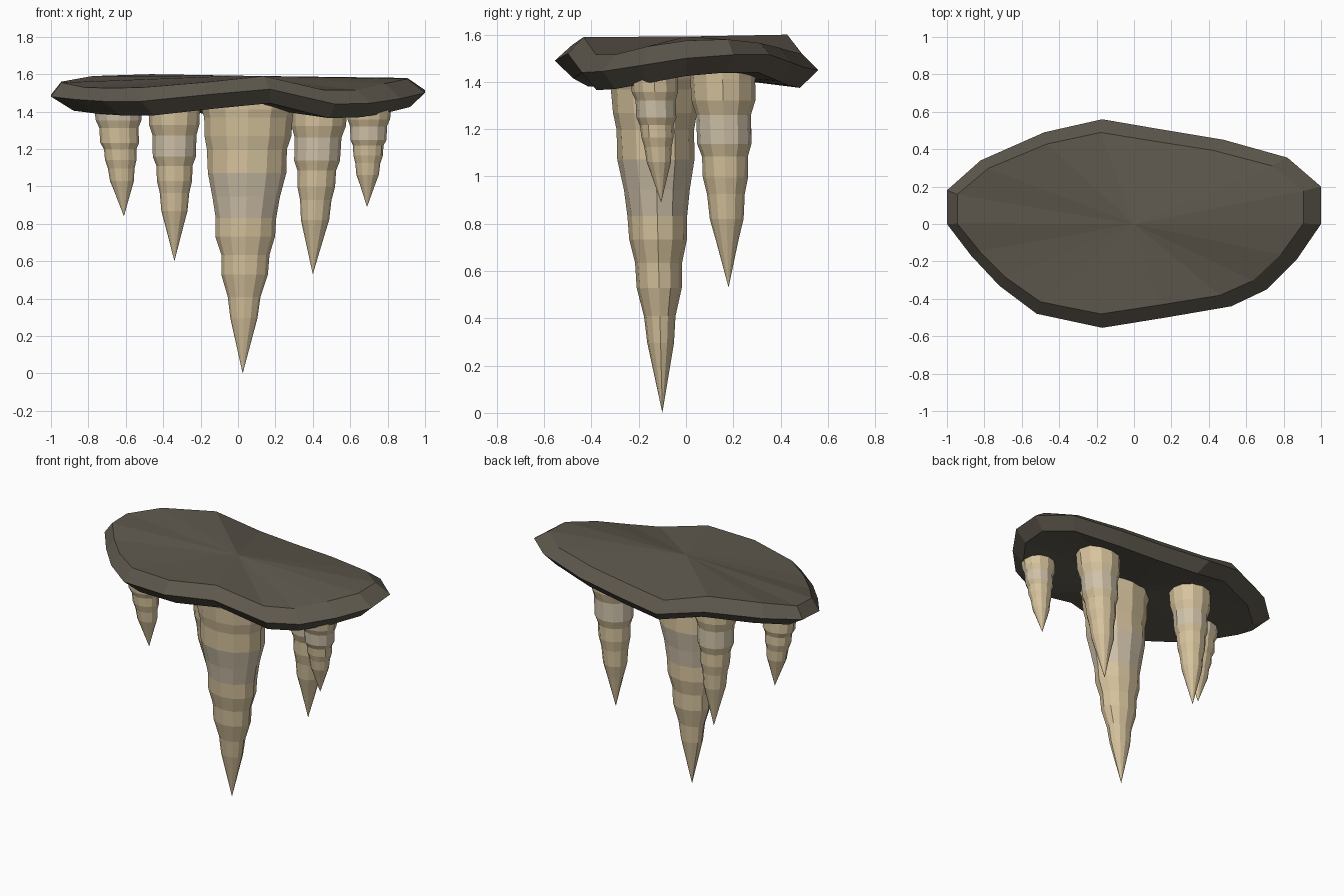
import bpy, bmesh, math, random

if "Cube" in bpy.data.objects:
    bpy.data.objects.remove(bpy.data.objects["Cube"])

random.seed(4)


def material(name, rgb):
    m = bpy.data.materials.new(name)
    m.diffuse_color = (*rgb, 1)
    m.use_nodes = True
    m.node_tree.nodes["Principled BSDF"].inputs["Base Color"].default_value = m.diffuse_color
    return m


ROCK = material("dark_rock", (0.11, 0.096, 0.073))
STONE = material("tan_stone", (0.68, 0.55, 0.34))
BAND = material("grey_stone", (0.63, 0.54, 0.40))


def loft(name, rings, mats, top, bottom, band=()):
    """Skin a stack of rings (top to bottom), each end fanned to a point."""
    bm = bmesh.new()
    loops = [[bm.verts.new(p) for p in ring] for ring in rings]
    n = len(rings[0])
    for k, (a, b) in enumerate(zip(loops, loops[1:])):
        for i in range(n):
            j = (i + 1) % n
            f = bm.faces.new((a[i], b[i], b[j], a[j]))
            f.material_index = 1 if k in band else 0
    for loop, point in ((loops[0], top), (loops[-1], bottom)):
        t = bm.verts.new(point)
        for i in range(n):
            bm.faces.new((loop[i], t, loop[(i + 1) % n]))
    bmesh.ops.recalc_face_normals(bm, faces=bm.faces)
    me = bpy.data.meshes.new(name)
    bm.to_mesh(me)
    bm.free()
    for m in mats:
        me.materials.append(m)
    ob = bpy.data.objects.new(name, me)
    bpy.context.collection.objects.link(ob)


# Ceiling slab: rim x, rim y, rim height, top edge height
RIM = [(1, .2, 1.515, 1.58), (.82, .355, 1.515, 1.565), (.48, .45, 1.48, 1.545),
       (.15, .505, 1.46, 1.53), (-.17, .56, 1.45, 1.52), (-.48, .49, 1.52, 1.6),
       (-.82, .34, 1.51, 1.59), (-1, .18, 1.49, 1.56), (-1, 0, 1.48, 1.555),
       (-.87, -.17, 1.465, 1.53), (-.72, -.33, 1.455, 1.525), (-.52, -.48, 1.455, 1.53),
       (-.17, -.555, 1.49, 1.557), (.17, -.5, 1.52, 1.59), (.52, -.44, 1.44, 1.515),
       (.71, -.35, 1.445, 1.515), (.87, -.19, 1.47, 1.55), (1, 0, 1.5, 1.575)]
loft("ceiling_slab", [
    [(.925 * x - .02, .87 * y + .002, t) for x, y, m, t in RIM],
    [(x, y, m) for x, y, m, t in RIM],
    [(.9 * x + .02, .86 * y, m - .075) for x, y, m, t in RIM]], [ROCK],
    (0, 0, 1.592), (0, 0, 1.435))

# Stepped taper profiles: depth fraction, radius fraction
LARGE = [(-.05, 1.06), (0, 1.05), (.03, 1), (.1, .98), (.15, .91), (.24, .9), (.33, .77), (.41, .69),
         (.48, .68), (.55, .55), (.625, .53), (.71, .37), (.79, .31)]
SMALL = [(-.07, 1.02), (0, 1), (.1, .97), (.17, .84), (.31, .83), (.37, .7), (.47, .68),
         (.55, .57), (.67, .51), (.77, .35)]


def stalactite(name, top, tip, radius, squash, profile, band, sides=12):
    z0, rings = 1.41, []
    for t, r in profile:
        cx, cy = (a + (b - a) * t for a, b in zip(top, tip))
        z = z0 + (tip[2] - z0) * t
        ring = []
        for i in range(sides):
            a = 2 * math.pi * i / sides
            rr = radius * r * random.uniform(.985, 1.015)
            ring.append((cx + rr * math.cos(a), cy + rr * squash * math.sin(a), z))
        rings.append(ring)
    loft(name, rings, [STONE, BAND], (*top, rings[0][0][2]), tip, band)


# Hanging stalactites
stalactite("main_stalactite", (.055, -.136), (.025, -.1, 0), .235, .77, LARGE, (5, 6))
stalactite("right_stalactite", (.435, .155), (.4, .18, .53), .148, .94, SMALL, (3,))
stalactite("far_right_stalactite", (.7, -.135), (.69, -.105, .89), .117, .86, SMALL, (3,))
stalactite("left_stalactite", (-.34, .16), (-.34, .187, .6), .138, .94, SMALL, (3,))
stalactite("far_left_stalactite", (-.642, -.1), (-.61, -.08, .84), .125, .86, SMALL, (1,))
